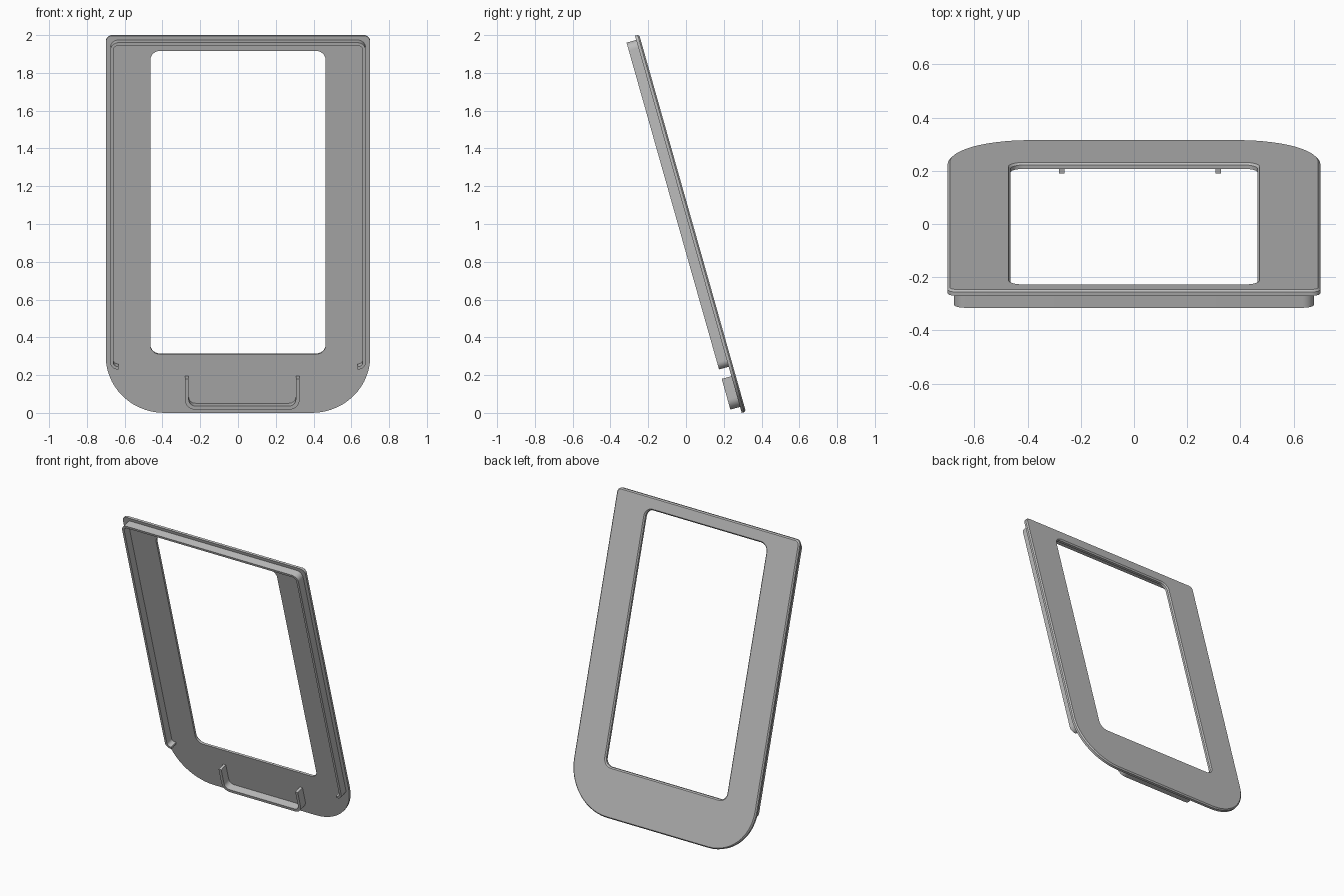
import bpy, bmesh, math
from mathutils import Vector

cube = bpy.data.objects.get("Cube")
if cube:
    bpy.data.objects.remove(cube, do_unlink=True)

TILT = math.radians(15.8)
BASE_Y = 0.295
THICK, CHAMFER = 0.023, 0.008
LENGTH, HALF = 2.075, 0.70
DEPTH = 0.053

grey = bpy.data.materials.new("plain_grey")
grey.use_nodes = True
grey.diffuse_color = (0.5, 0.5, 0.5, 1)
grey.node_tree.nodes["Principled BSDF"].inputs["Base Color"].default_value = (0.5, 0.5, 0.5, 1)


def fillet(corners, steps=8, closed=False):
    """Round each (x, z, radius) corner; radius 0 keeps the point."""
    out, n = [], len(corners)
    for i, (x, z, r) in enumerate(corners):
        p = Vector((x, z))
        if r == 0 or (not closed and i in (0, n - 1)):
            out.append(p)
            continue
        a = (Vector(corners[i - 1][:2]) - p).normalized()
        b = (Vector(corners[(i + 1) % n][:2]) - p).normalized()
        # right-angled corners only
        centre = p + (a + b) * r
        for k in range(steps + 1):
            t = math.pi / 2 * k / steps
            out.append(centre - b * r * math.cos(t) - a * r * math.sin(t))
    return out


def frame_ring(half, low, high, r_low, r_high):
    return fillet([(-half, low, r_low), (half, low, r_low),
                   (half, high, r_high), (-half, high, r_high)], 14, True)


def finish(name, bm):
    bmesh.ops.recalc_face_normals(bm, faces=bm.faces)
    mesh = bpy.data.meshes.new(name)
    bm.to_mesh(mesh)
    bm.free()
    obj = bpy.data.objects.new(name, mesh)
    bpy.context.collection.objects.link(obj)
    mesh.materials.append(grey)
    obj.location.y = BASE_Y
    obj.rotation_euler.x = TILT
    bpy.ops.object.select_all(action='DESELECT')
    obj.select_set(True)
    bpy.context.view_layer.objects.active = obj
    bpy.ops.object.shade_smooth_by_angle(angle=math.radians(30))


def bridge(bm, rings, closed_rows):
    """Join rings into a tube; the rings also join last to first."""
    rows = [[bm.verts.new((p.x, y, p.y)) for p in pts] for pts, y in rings]
    n = len(rows[0])
    for i, row in enumerate(rows):
        nxt = rows[(i + 1) % len(rows)]
        for k in range(n if closed_rows else n - 1):
            m = (k + 1) % n
            bm.faces.new((row[k], row[m], nxt[m], nxt[k]))
    if not closed_rows:
        bm.faces.new([r[0] for r in rows])
        bm.faces.new([r[-1] for r in rows])


# Tilted panel with a rounded window, chamfered on the back
def outer(c):
    return frame_ring(HALF - c, c, LENGTH - c, 0.31 - c, 0.035 - c)


def window(c):
    return frame_ring(0.464 + c, 0.323 - c, 1.991 + c, 0.05 + c, 0.05 + c)


bm = bmesh.new()
bridge(bm, [(outer(0), 0), (outer(0), THICK - CHAMFER), (outer(CHAMFER), THICK),
            (window(CHAMFER), THICK), (window(0), THICK - CHAMFER), (window(0), 0)], True)
finish("panel_frame", bm)


# Thin walls standing on the front of the panel
def wall(name, corners, width):
    path = fillet(corners)
    left, right = [], []
    for i, p in enumerate(path):
        t = (path[min(i + 1, len(path) - 1)] - path[max(i - 1, 0)]).normalized()
        side = Vector((-t.y, t.x)) * width / 2
        left.append(p + side)
        right.append(p - side)
    bm = bmesh.new()
    bridge(bm, [(left, 0.002), (left, -DEPTH), (right, -DEPTH), (right, 0.002)], False)
    finish(name, bm)


half_rim = [(-0.632, 0.262, 0), (-0.668, 0.262, 0.03), (-0.668, 2.044, 0.035)]
wall("rim_wall", half_rim + [(-x, z, r) for x, z, r in reversed(half_rim)], 0.016)
wall("lower_clip", [(-0.271, 0.202, 0), (-0.271, 0.043, 0.045),
                    (0.316, 0.043, 0.045), (0.316, 0.202, 0)], 0.02)
